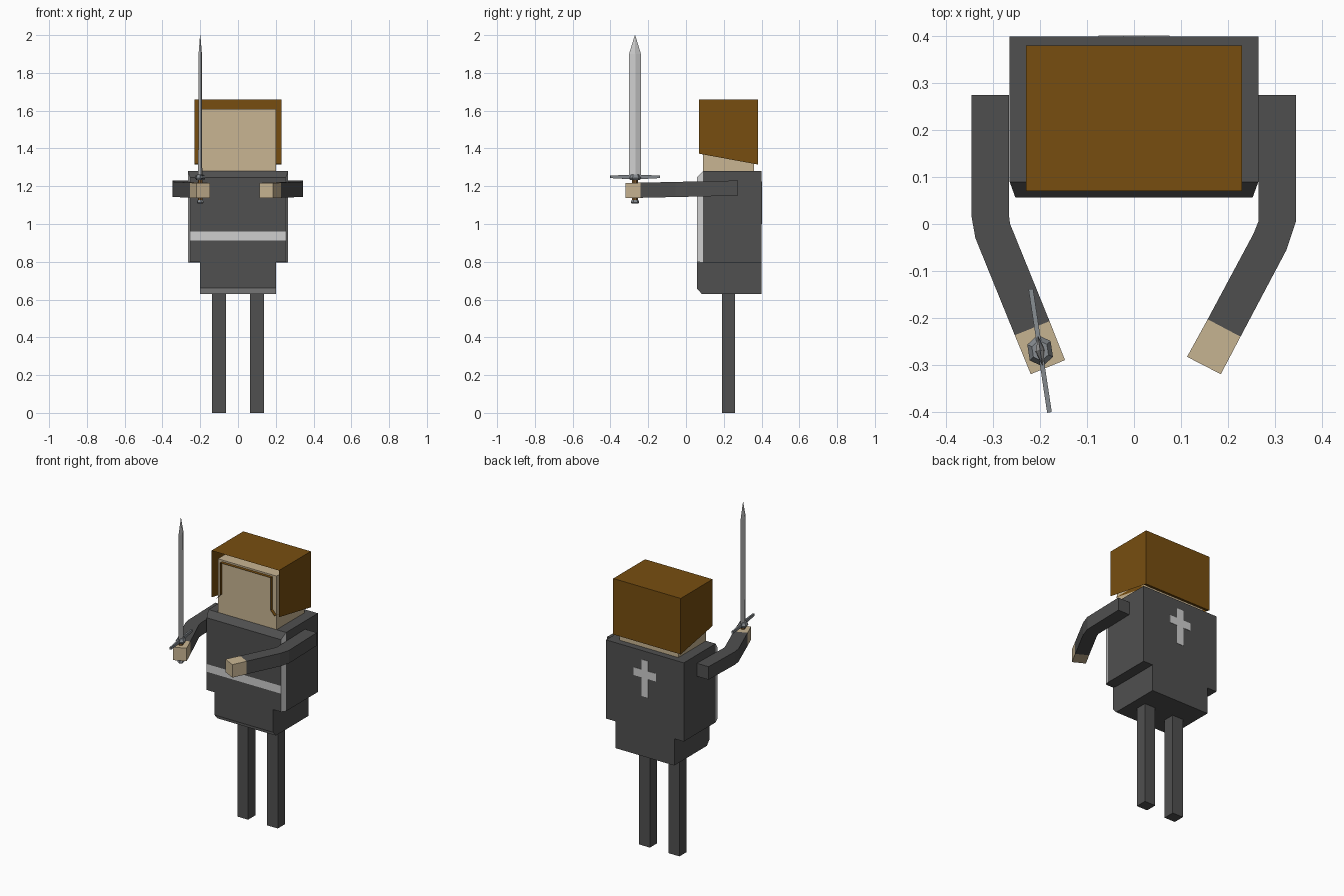
import bpy, bmesh, math
from mathutils import Vector, Matrix

if "Cube" in bpy.data.objects:
    bpy.data.objects.remove(bpy.data.objects["Cube"])


def material(name, rgb):
    m = bpy.data.materials.new(name)
    m.diffuse_color = (*rgb, 1)
    m.use_nodes = True
    m.node_tree.nodes["Principled BSDF"].inputs["Base Color"].default_value = m.diffuse_color
    return m


CLOTH = material("dark_cloth", (0.08, 0.08, 0.08))
TRIM = material("light_trim", (0.62, 0.62, 0.62))
SKIN = material("skin", (0.58, 0.46, 0.29))
HAIR = material("brown_hair", (0.185, 0.076, 0.005))
STEEL = material("steel", (0.24, 0.26, 0.28))
GRIP = material("grip_leather", (0.20, 0.10, 0.03))


def finish(name, bm, *mats):
    bmesh.ops.recalc_face_normals(bm, faces=bm.faces[:])
    me = bpy.data.meshes.new(name)
    bm.to_mesh(me)
    bm.free()
    for m in mats:
        me.materials.append(m)
    ob = bpy.data.objects.new(name, me)
    bpy.context.collection.objects.link(ob)
    return ob


def loft(rings, bm=None):
    """Skin a list of equal-length point rings and cap both ends."""
    bm = bm or bmesh.new()
    vs = [[bm.verts.new(p) for p in r] for r in rings]
    n = len(vs[0])
    for a, b in zip(vs, vs[1:]):
        for i in range(n):
            j = (i + 1) % n
            bm.faces.new((a[i], a[j], b[j], b[i]))
    bm.faces.new(vs[0])
    bm.faces.new(vs[-1])
    return bm


def box(name, x0, x1, y0, y1, z0, z1, mat):
    ring = lambda z: [(x0, y0, z), (x1, y0, z), (x1, y1, z), (x0, y1, z)]
    return finish(name, loft([ring(z0), ring(z1)]), mat)


def rect_y(hw, y, z0, z1):
    return [(-hw, y, z0), (hw, y, z0), (hw, y, z1), (-hw, y, z1)]


# tunic: box with a bevelled front, belt band cut into the front face
bm = loft([rect_y(0.253, 0.057, 0.80, 1.245), rect_y(0.265, 0.09, 0.795, 1.28),
           rect_y(0.265, 0.40, 0.795, 1.28)])
for z in (0.912, 0.96):
    bmesh.ops.bisect_plane(bm, geom=bm.verts[:] + bm.edges[:] + bm.faces[:],
                           plane_co=(0, 0, z), plane_no=(0, 0, 1))
bmesh.ops.recalc_face_normals(bm, faces=bm.faces[:])
for f in bm.faces:
    c, n = f.calc_center_median(), f.normal
    belt = n.y < -0.9 and 0.912 < c.z < 0.96
    side_trim = abs(n.x) > 0.5 and n.y < -0.2
    f.material_index = 1 if belt or side_trim else 0
finish("tunic", bm, CLOTH, TRIM)

# skirt: side profile with bevelled lower front edge
side = [(0.057, 0.66), (0.083, 0.63), (0.40, 0.63), (0.40, 0.80), (0.057, 0.80)]
bm = loft([[(x, y, z) for y, z in side] for x in (-0.2, 0.2)])
bmesh.ops.recalc_face_normals(bm, faces=bm.faces[:])
for f in bm.faces:
    f.material_index = 1 if f.normal.z < -0.3 and f.normal.y < -0.3 else 0
finish("skirt", bm, CLOTH, TRIM)

# cross on the back
w, a = 0.023, 0.076
cross = [(-w, 1.0), (w, 1.0), (w, 1.115), (a, 1.115), (a, 1.163), (w, 1.163),
         (w, 1.225), (-w, 1.225), (-w, 1.163), (-a, 1.163), (-a, 1.115), (-w, 1.115)]
finish("back_cross", loft([[(x, y, z) for x, z in cross] for y in (0.399, 0.402)]), TRIM)

# legs
for s, label in ((-1, "right"), (1, "left")):
    xs = sorted((s * 0.064, s * 0.138))
    box(label + "_leg", *xs, 0.19, 0.26, 0, 0.64, CLOTH)

# head and hair: arch-shaped shell with a sloped lower edge and a back panel
box("head", -0.2, 0.2, 0.09, 0.36, 1.28, 1.61, SKIN)
half = [(0.23, 1.66), (0.23, 1.30), (0.2, 1.30), (0.2, 1.37), (0.172, 1.40), (0.172, 1.60)]
arch = half + [(-x, z) for x, z in reversed(half)]
bm = loft([[(x, y, z) for x, z in arch] for y in (0.07, 0.36)])
loft([rect_y(0.23, 0.36, 1.30, 1.66), rect_y(0.23, 0.38, 1.30, 1.66)], bm)
cut = bmesh.ops.bisect_plane(bm, geom=bm.verts[:] + bm.edges[:] + bm.faces[:],
                             plane_co=(0, 0.07, 1.372), plane_no=(0, -0.057, -0.31),
                             clear_outer=True)
bmesh.ops.holes_fill(bm, edges=[e for e in bm.edges if e.is_boundary], sides=0)
finish("hair", bm, HAIR)


# arms: sections given as outer and inner plan points, dropping slightly forward
def section(outer, inner):
    def zc(p):
        return 1.184 + 0.022 * p[1]
    h = 0.04
    return [(*outer, zc(outer) - h), (*inner, zc(inner) - h),
            (*inner, zc(inner) + h), (*outer, zc(outer) + h)]


arms = {
    "right": [((-0.346, 0.275), (-0.266, 0.275)), ((-0.346, 0.015), (-0.266, 0.015)),
              ((-0.338, -0.03), (-0.264, 0.0)), ((-0.254, -0.237), (-0.18, -0.207)),
              ((-0.220, -0.320), (-0.147, -0.290))],
    "left": [((0.345, 0.275), (0.265, 0.275)), ((0.345, 0.005), (0.265, 0.005)),
             ((0.325, -0.055), (0.255, -0.02)), ((0.227, -0.24), (0.157, -0.203)),
             ((0.185, -0.320), (0.113, -0.283))],
}
for label, pts in arms.items():
    rings = [section(*p) for p in pts]
    finish(label + "_arm", loft(rings[:4]), CLOTH)
    finish(label + "_hand", loft(rings[3:]), SKIN)

# sword: built along local y (blade width) and z, then turned and placed in the hand
PLACE = Matrix.Translation((-0.2, -0.27, 0)) @ Matrix.Rotation(math.radians(8.6), 4, "Z")


def sword_part(name, rings, mat):
    finish(name, loft(rings), mat).matrix_world = PLACE


def diamond(hx, hy, z):
    return [(hx, 0, z), (0, hy, z), (-hx, 0, z), (0, -hy, z)]


def hexagon(r, z):
    return [(0.85 * r * math.sin(k * math.pi / 3), r * math.cos(k * math.pi / 3), z)
            for k in range(6)]


sword_part("blade", [diamond(0.011, 0.033, 1.25), diamond(0.009, 0.032, 1.90),
                     diamond(0.001, 0.001, 2.0)], TRIM)
sword_part("guard_block", [hexagon(0.026, 1.232), hexagon(0.034, 1.244),
                           hexagon(0.022, 1.262)], STEEL)
lens = [(-0.133, 1.243), (0, 1.236), (0.133, 1.243), (0.133, 1.256), (0, 1.262), (-0.133, 1.256)]
sword_part("guard", [[(x, y, z) for y, z in lens] for x in (-0.005, 0.005)], STEEL)
sword_part("grip", [hexagon(0.015, 1.12), hexagon(0.015, 1.238)], GRIP)
sword_part("pommel", [hexagon(0.016, 1.108), hexagon(0.023, 1.114),
                      hexagon(0.018, 1.126)], STEEL)
